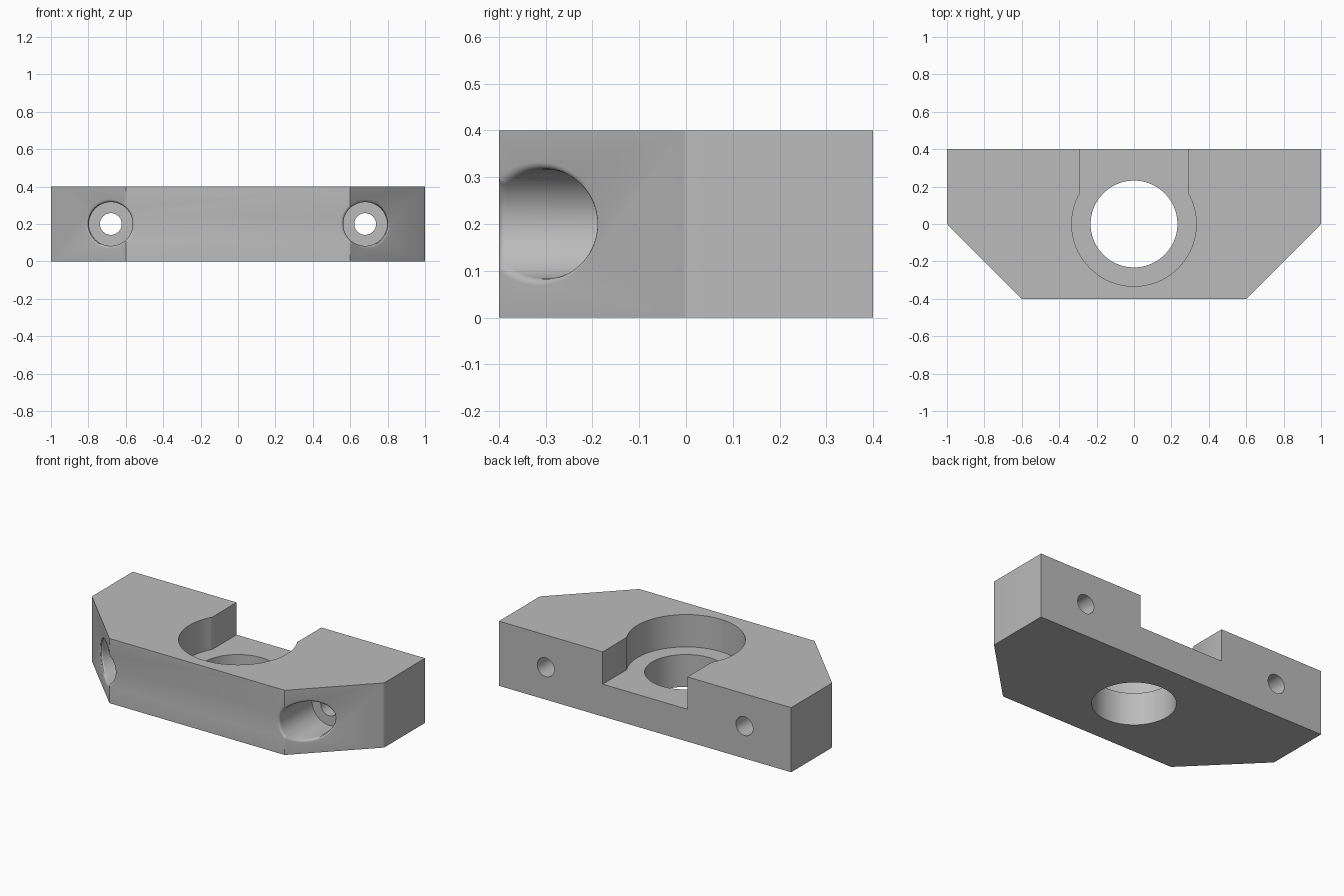
import bpy
import bmesh
from math import radians, pi, hypot
from mathutils import Matrix

HEIGHT, MID_Z = 0.4, 0.2
HOLE_X, BORE_R, SCREW_R = 0.68, 0.117, 0.058

old = bpy.data.objects.get("Cube")
if old:
    bpy.data.objects.remove(old, do_unlink=True)

grey = bpy.data.materials.new("plain grey")
grey.use_nodes = True
colour = (0.5, 0.5, 0.5, 1)
grey.diffuse_color = colour
grey.node_tree.nodes["Principled BSDF"].inputs["Base Color"].default_value = colour


def make_object(name, bm):
    bmesh.ops.recalc_face_normals(bm, faces=bm.faces)
    mesh = bpy.data.meshes.new(name)
    bm.to_mesh(mesh)
    bm.free()
    obj = bpy.data.objects.new(name, mesh)
    bpy.context.collection.objects.link(obj)
    mesh.materials.append(grey)
    return obj


def cylinder(name, radius, start, end, axis, sides=96, x=0):
    """Cylinder running from start to end along the z or y axis."""
    bm = bmesh.new()
    mid = (start + end) / 2
    if axis == "Z":
        place = Matrix.Translation((x, 0, mid))
    else:
        place = Matrix.Translation((x, mid, MID_Z)) @ Matrix.Rotation(pi / 2, 4, "X")
    bmesh.ops.create_cone(bm, cap_ends=True, segments=sides, radius1=radius,
                          radius2=radius, depth=end - start, matrix=place)
    return make_object(name, bm)


def box(name, low, high):
    bm = bmesh.new()
    size = [b - a for a, b in zip(low, high)]
    centre = [(a + b) / 2 for a, b in zip(low, high)]
    bmesh.ops.create_cube(bm, size=1, matrix=Matrix.Translation(centre)
                          @ Matrix.Diagonal((*size, 1)))
    return make_object(name, bm)


# Plate outline with two angled front corners, extruded upward
outline = [(-0.6, -0.4), (0.6, -0.4), (1, 0), (1, 0.4), (-1, 0.4), (-1, 0)]
bm = bmesh.new()
face = bm.faces.new([bm.verts.new((x, y, 0)) for x, y in outline])
raised = bmesh.ops.extrude_face_region(bm, geom=[face])["geom"]
bmesh.ops.translate(bm, vec=(0, 0, HEIGHT),
                    verts=[v for v in raised if isinstance(v, bmesh.types.BMVert)])
# Slightly soften the upright edges at both ends
soft = [e for e in bm.edges
        if all(abs(v.co.x) > 0.99 and abs(v.co.y) < 0.01 for v in e.verts)]
bmesh.ops.bevel(bm, geom=soft, offset=0.008, segments=4, profile=0.5, affect="EDGES")
plate = make_object("mounting_block", bm)

# Cutters: through hole, round pocket with a slot to the back, screw holes
cutters = [
    cylinder("centre_hole_cutter", 0.232, -0.1, 0.5, "Z"),
    cylinder("pocket_cutter", 0.333, MID_Z, 0.5, "Z"),
    box("slot_cutter", (-0.29, 0, MID_Z), (0.29, 0.5, 0.5)),
]
for side, label in ((-1, "right"), (1, "left")):
    x = side * HOLE_X
    cutters.append(cylinder(label + "_bore_cutter", BORE_R, -0.6, -0.08, "Y", 64, x))
    cutters.append(cylinder(label + "_screw_cutter", SCREW_R, -0.3, 0.6, "Y", 48, x))

bpy.context.view_layer.objects.active = plate
for cutter in cutters:
    cutter.hide_render = True
    mod = plate.modifiers.new(cutter.name, "BOOLEAN")
    mod.operation = "DIFFERENCE"
    mod.solver = "EXACT"
    mod.object = cutter
    bpy.ops.object.modifier_apply(modifier=mod.name)
for cutter in cutters:
    bpy.data.objects.remove(cutter, do_unlink=True)

# Round the rims where the large bores break the front faces
bm = bmesh.new()
bm.from_mesh(plate.data)
bmesh.ops.remove_doubles(bm, verts=bm.verts, dist=0.0001)


def on_rim(v):
    reach = hypot(abs(v.co.x) - HOLE_X, v.co.z - MID_Z)
    return v.co.y < -0.15 and abs(reach - BORE_R) < 0.002


rims = [e for e in bm.edges if all(on_rim(v) for v in e.verts)]
bmesh.ops.bevel(bm, geom=rims, offset=0.021, offset_type="WIDTH", segments=4,
                profile=0.5, affect="EDGES", clamp_overlap=False)
bm.to_mesh(plate.data)
bm.free()

# Smooth curved walls, crisp machined edges
bpy.ops.object.select_all(action="DESELECT")
plate.select_set(True)
bpy.ops.object.shade_smooth_by_angle(angle=radians(30))
